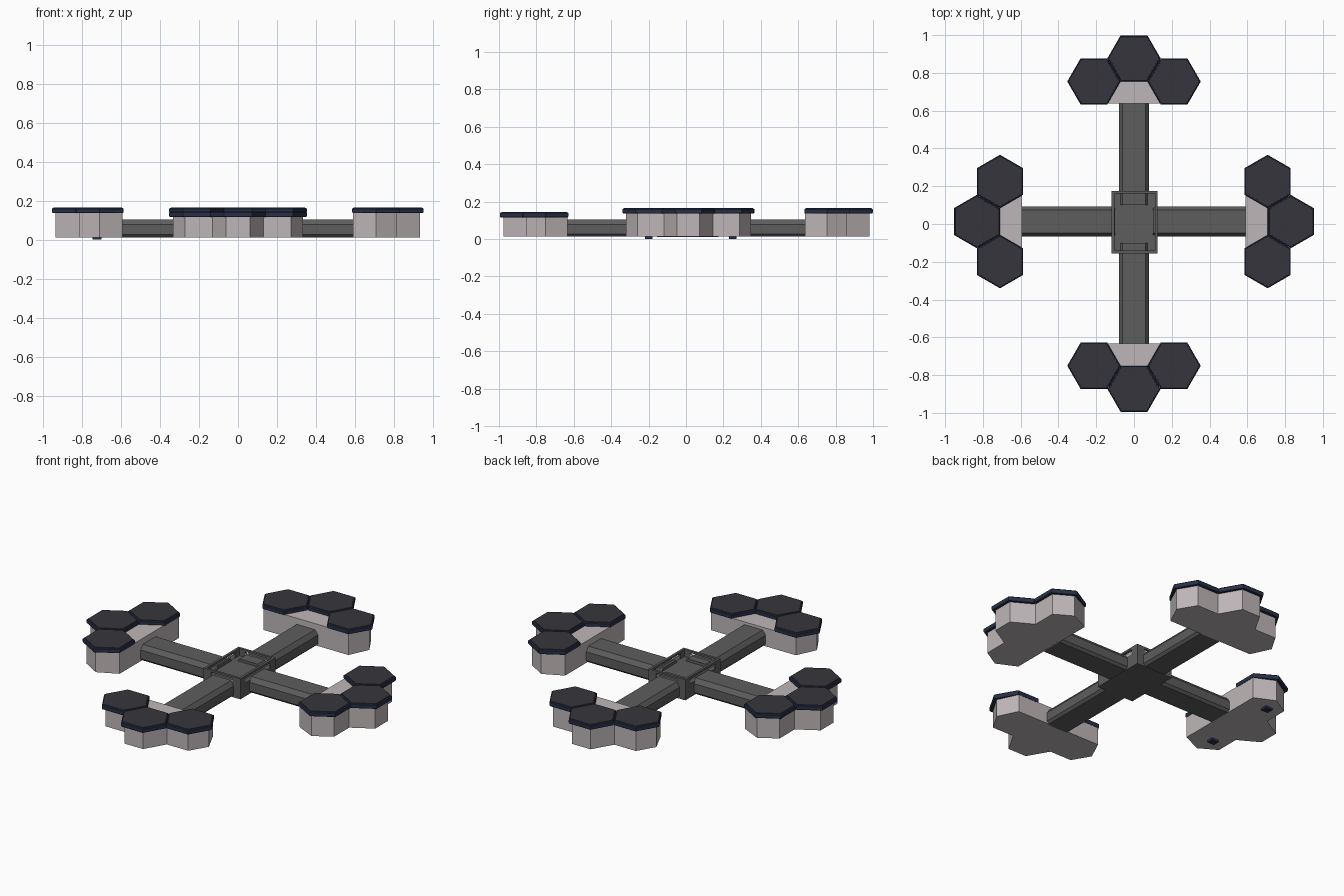
import bpy, bmesh
from math import pi, cos, sin
from mathutils import Matrix, Vector

if "Cube" in bpy.data.objects:
    bpy.data.objects.remove(bpy.data.objects["Cube"])


def material(name, rgb):
    m = bpy.data.materials.new(name)
    m.diffuse_color = (*rgb, 1)
    m.use_nodes = True
    m.node_tree.nodes["Principled BSDF"].inputs["Base Color"].default_value = m.diffuse_color
    return m


SHELL = material("pale_shell", (0.52, 0.47, 0.48))
PANEL = material("dark_panel", (0.036, 0.036, 0.046))
NAVY = material("navy_rim", (0.022, 0.03, 0.065))
FRAME = material("frame_grey", (0.11, 0.11, 0.11))
INNER = material("hub_inner", (0.35, 0.38, 0.42))


def loft(name, rings, mat, matrix=Matrix()):
    """Closed solid through a stack of equal-length point rings."""
    bm = bmesh.new()
    rows = [[bm.verts.new(matrix @ Vector(p)) for p in r] for r in rings]
    n = len(rows[0])
    for a, b in zip(rows, rows[1:]):
        for i in range(n):
            j = (i + 1) % n
            bm.faces.new((a[i], a[j], b[j], b[i]))
    bm.faces.new(rows[0])
    bm.faces.new(rows[-1])
    bmesh.ops.recalc_face_normals(bm, faces=bm.faces)
    me = bpy.data.meshes.new(name)
    bm.to_mesh(me)
    bm.free()
    me.materials.append(mat)
    ob = bpy.data.objects.new(name, me)
    bpy.context.collection.objects.link(ob)
    return ob


def box(name, x0, x1, y0, y1, z0, z1, mat):
    ring = [(x0, y0), (x1, y0), (x1, y1), (x0, y1)]
    return loft(name, [[(x, y, z) for x, y in ring] for z in (z0, z1)], mat)


def hexagon(cx, cy, r, z):
    return [(cx + r * cos(i * pi / 3), cy + r * sin(i * pi / 3), z) for i in range(6)]


R = 0.1415      # panel circumradius
BASE = 0.012    # underside of the shells and arms


def pod(side, angle, origin, c, drop):
    """Three-panel pod and its arm, built outward along local +y."""
    m = Matrix.Translation(origin) @ Matrix.Rotation(angle, 4, 'Z')
    # pale shell under the panels
    half = [(0.0605, c + 0.104), (0.131, c - 0.018), (0.272, c - 0.018),
            (0.334, c - 0.1225), (0.278, c - 0.24)]
    outline = half + [(-x, y) for x, y in reversed(half)]
    top = 0.14 - drop
    loft(side + "_pod_shell", [[(x, y, z) for x, y in outline] for z in (BASE, top)], SHELL, m)
    # hexagonal panels with navy rims
    for i, (u, v) in enumerate([(0, c), (1.5 * R, c - 0.1225), (-1.5 * R, c - 0.1225)]):
        loft(f"{side}_panel_rim_{i}",
             [hexagon(u, v, r, z - drop) for r, z in
              ((R * .97, .136), (R * .997, .142), (R * .997, .158), (R * .96, .162))], NAVY, m)
        loft(f"{side}_panel_top_{i}",
             [hexagon(u, v, r, z - drop) for r, z in ((R * .94, .155), (R * .93, .165))], PANEL, m)
    # arm with chamfered top edges
    prof = [(-.066, BASE), (.066, BASE), (.08, .026), (.08, .078), (.06, .104),
            (-.06, .104), (-.08, .078), (-.08, .026)]
    loft(side + "_arm", [[(x, y, z) for x, z in prof] for y in (0.1, c - 0.23)], FRAME, m)


pod("back", 0, (0, 0, 0), 0.877, 0)
pod("left", pi / 2, (0, 0.013, 0), 0.832, 0)
pod("front", pi, (0, 0, 0), 0.873, 0.02)
pod("right", -pi / 2, (0, 0.013, 0), 0.83, 0)

# central hub: deck, corner brackets and top rails around an open tray
X0, X1, Y0, Y1, T = -0.118, 0.124, -0.155, 0.175, 0.014
box("hub_deck", X0, X1, Y0, Y1, 0.01, 0.088, FRAME)
for sx, x in ((1, X0), (-1, X1)):
    for sy, y in ((1, Y0), (-1, Y1)):
        tag = ("left" if sx > 0 else "right") + ("_front" if sy > 0 else "_back")
        outer = [(0, 0), (0.05, 0), (0.05, T), (T, T), (T, 0.05), (0, 0.05)]
        loft("hub_bracket_" + tag, [[(x + sx * a, y + sy * b, z) for a, b in outer]
                                    for z in (0.086, 0.13)], FRAME)
    a, b = sorted((x, x + sx * T))
    box("hub_side_rail", a, b, Y0, Y1, 0.12, 0.132, FRAME)
    box("hub_side_liner", a + 0.004, b - 0.004, Y0 + .02, Y1 - .02, 0.086, 0.11, INNER)
for y in (Y0, Y1 - T):
    box("hub_end_rail", X0, X1, y, y + T, 0.12, 0.132, FRAME)
    box("hub_end_liner", X0 + .02, X1 - .02, y + .004, y + T - .004, 0.086, 0.11, INNER)

# small feet beneath the left pod
for y in (-0.2, 0.25):
    box("left_pod_foot", -0.745, -0.7, y - 0.02, y + 0.02, 0, 0.014, NAVY)
